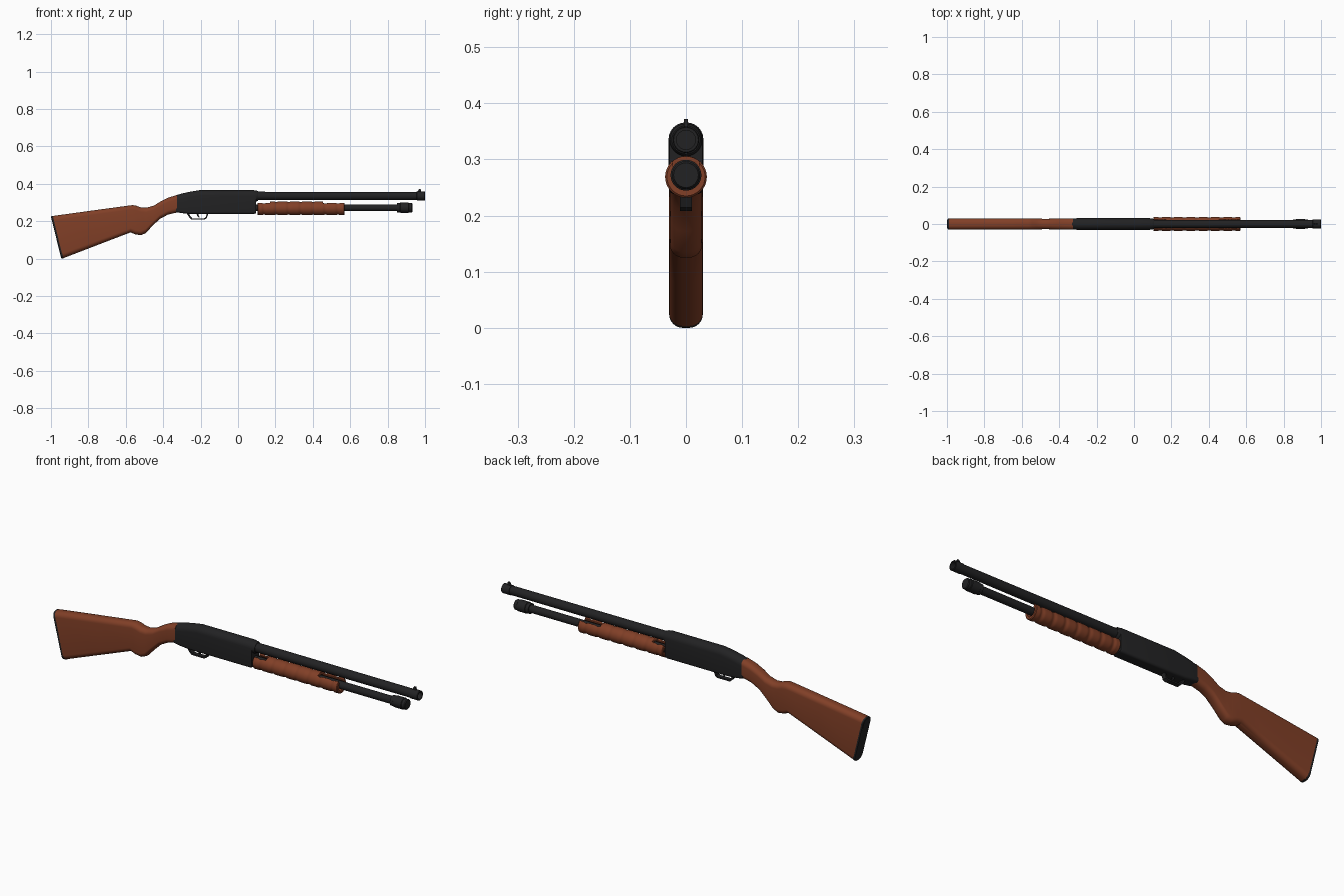
import bpy, bmesh
from math import sin, cos, pi, radians

if "Cube" in bpy.data.objects:
    bpy.data.objects.remove(bpy.data.objects["Cube"])


def material(name, rgb):
    m = bpy.data.materials.new(name)
    m.diffuse_color = (*rgb, 1)
    m.use_nodes = True
    m.node_tree.nodes["Principled BSDF"].inputs["Base Color"].default_value = m.diffuse_color
    return m


WOOD = material("wood", (0.22, 0.05, 0.02))
STEEL = material("dark_steel", (0.016, 0.016, 0.017))
BARREL_Z, TUBE_Z = 0.335, 0.272


def finish(name, bm, mat, angle=35):
    bmesh.ops.recalc_face_normals(bm, faces=bm.faces)
    me = bpy.data.meshes.new(name)
    bm.to_mesh(me)
    bm.free()
    ob = bpy.data.objects.new(name, me)
    bpy.context.collection.objects.link(ob)
    me.materials.append(mat)
    bpy.ops.object.select_all(action='DESELECT')
    ob.select_set(True)
    bpy.context.view_layer.objects.active = ob
    bpy.ops.object.shade_smooth_by_angle(angle=radians(angle))
    return ob


def bridge(bm, rings, closed=False):
    vs = [[bm.verts.new(p) for p in r] for r in rings]
    n = len(vs[0])
    pairs = list(zip(vs, vs[1:])) + ([(vs[-1], vs[0])] if closed else [])
    for a, b in pairs:
        for i in range(n):
            j = (i + 1) % n
            bm.faces.new((a[i], a[j], b[j], b[i]))
    if not closed:
        bm.faces.new(vs[0])
        bm.faces.new(vs[-1])


def section(xt, zt, xb, zb, w, rt, rb, steps=7):
    """Upright rounded rectangle; x slides from the bottom to the top."""
    h = zt - zb
    pts = []
    for sy, top, a0 in ((1, 1, 0), (-1, 1, 90), (-1, 0, 180), (1, 0, 270)):
        r = min(rt if top else rb, w * 0.99, h * 0.48)
        cy, cz = sy * (w - r), (zt - r if top else zb + r)
        for k in range(steps):
            a = radians(a0 + 90 * k / (steps - 1))
            z = cz + r * sin(a)
            pts.append((xb + (xt - xb) * (z - zb) / h, cy + r * cos(a), z))
    return pts


def loft(name, stations, mat):
    bm = bmesh.new()
    bridge(bm, [section(*s) for s in stations])
    return finish(name, bm, mat)


def ring(x, r, z, n=32):
    return [(x, r * cos(2 * pi * i / n), z + r * sin(2 * pi * i / n)) for i in range(n)]


def lathe(name, profile, z, mat, closed=False):
    bm = bmesh.new()
    bridge(bm, [ring(x, r, z) for x, r in profile], closed)
    return finish(name, bm, mat)


def plate(name, outline, w, mat):
    bm = bmesh.new()
    bridge(bm, [[(x, y, z) for x, z in outline] for y in (-w, w)])
    return finish(name, bm, mat, 20)


# Stock with pistol grip, and slanted butt pad
stock = [(-0.99, .228, -.935, .002, .03), (-.75, .261, -.74, .077, .03),
         (-.565, .286, -.575, .140, .03), (-.545, .283, -.55, .130, .03),
         (-.52, .274, -.52, .125, .029), (-.49, .272, -.495, .135, .028),
         (-.45, .283, -.46, .172, .028), (-.41, .308, -.42, .211, .029),
         (-.37, .327, -.375, .235, .03), (-.325, .340, -.325, .247, .0305)]
loft("stock", [(*s, .024, .024) for s in stock], WOOD)
loft("butt_pad", [(-1, .224, -.946, .004, .027, .022, .022),
                  (-.998, .227, -.943, 0, .03, .024, .024),
                  (-.988, .228, -.933, .001, .03, .024, .024)], STEEL)

# Receiver
receiver = [(-.332, .339, .248, .030), (-.30, .348, .243, .031),
            (-.26, .357, .239, .031), (-.205, .366, .238, .031),
            (.085, .366, .238, .031), (.095, .363, .242, .029)]
loft("receiver", [(x, t, x, b, w, .03, .012) for x, t, b, w in receiver], STEEL)

# Barrel with muzzle ring and bore
lathe("barrel_collar", [(.085, .029), (.1, .029), (.108, .025), (.108, .02)], BARREL_Z, STEEL)
lathe("barrel", [(.08, .0225), (.955, .0215), (.956, .0235), (.998, .0235),
                 (1, .022), (1, .017), (.95, .017)], BARREL_Z, STEEL)
plate("front_sight", [(.952, .352), (.998, .352), (.98, .359), (.976, .372),
                      (.968, .372), (.962, .362)], .004, STEEL)

# Magazine tube and stepped end cap
lathe("magazine_tube", [(.08, .0185), (.9, .0185)], TUBE_Z, STEEL)
lathe("magazine_cap", [(.85, .018), (.85, .025), (.866, .025), (.868, .0275),
                       (.912, .0275), (.914, .025), (.928, .025), (.932, .022)],
      TUBE_Z, STEEL)

# Fore-end: hollow scalloped sleeve with open slots on top at both ends
X0, X1, N, LOBES = .103, .57, 84, 7
fore_z = .269
profile = [(X0, .024), (X0, .034)]
for i in range(N + 1):
    t = i / N
    dip = max(0, cos(2 * pi * (t * LOBES - .5))) ** 2 if .05 < t < .95 else 0
    profile.append((X0 + .003 + (X1 - X0 - .006) * t, .0372 - .0035 * dip))
profile += [(X1, .034), (X1, .024)]
fore_end = lathe("fore_end", profile, fore_z, WOOD, closed=True)
for k, (a, b) in enumerate(((.08, .17), (.455, .6))):
    bm = bmesh.new()
    bmesh.ops.create_cube(bm, size=1)
    for v in bm.verts:
        v.co = ((a + b) / 2 + v.co.x * (b - a), v.co.y * .046, .312 + v.co.z * .05)
    cutter = finish(f"slot_cutter_{k}", bm, WOOD)
    cutter.hide_render = True
    cutter.hide_set(True)
    cutter.display_type = 'WIRE'
    mod = fore_end.modifiers.new("slot", 'BOOLEAN')
    mod.operation, mod.object, mod.solver = 'DIFFERENCE', cutter, 'EXACT'
# Apply the slots and drop the cutters
bpy.context.view_layer.objects.active = fore_end
for m in list(fore_end.modifiers):
    if m.type == 'BOOLEAN':
        bpy.ops.object.modifier_apply(modifier=m.name)
for ob in [o for o in bpy.data.objects if o.name.startswith("slot_cutter")]:
    bpy.data.objects.remove(ob)

# Trigger guard and trigger
plate("trigger_guard", [(-.275, .242), (-.262, .222), (-.248, .208), (-.18, .208),
                        (-.168, .214), (-.158, .242), (-.166, .242), (-.174, .219),
                        (-.182, .215), (-.244, .215), (-.254, .226), (-.262, .242)],
      .011, STEEL)
plate("trigger", [(-.222, .242), (-.218, .228), (-.208, .218), (-.205, .220),
                  (-.210, .230), (-.210, .242)], .004, STEEL)
